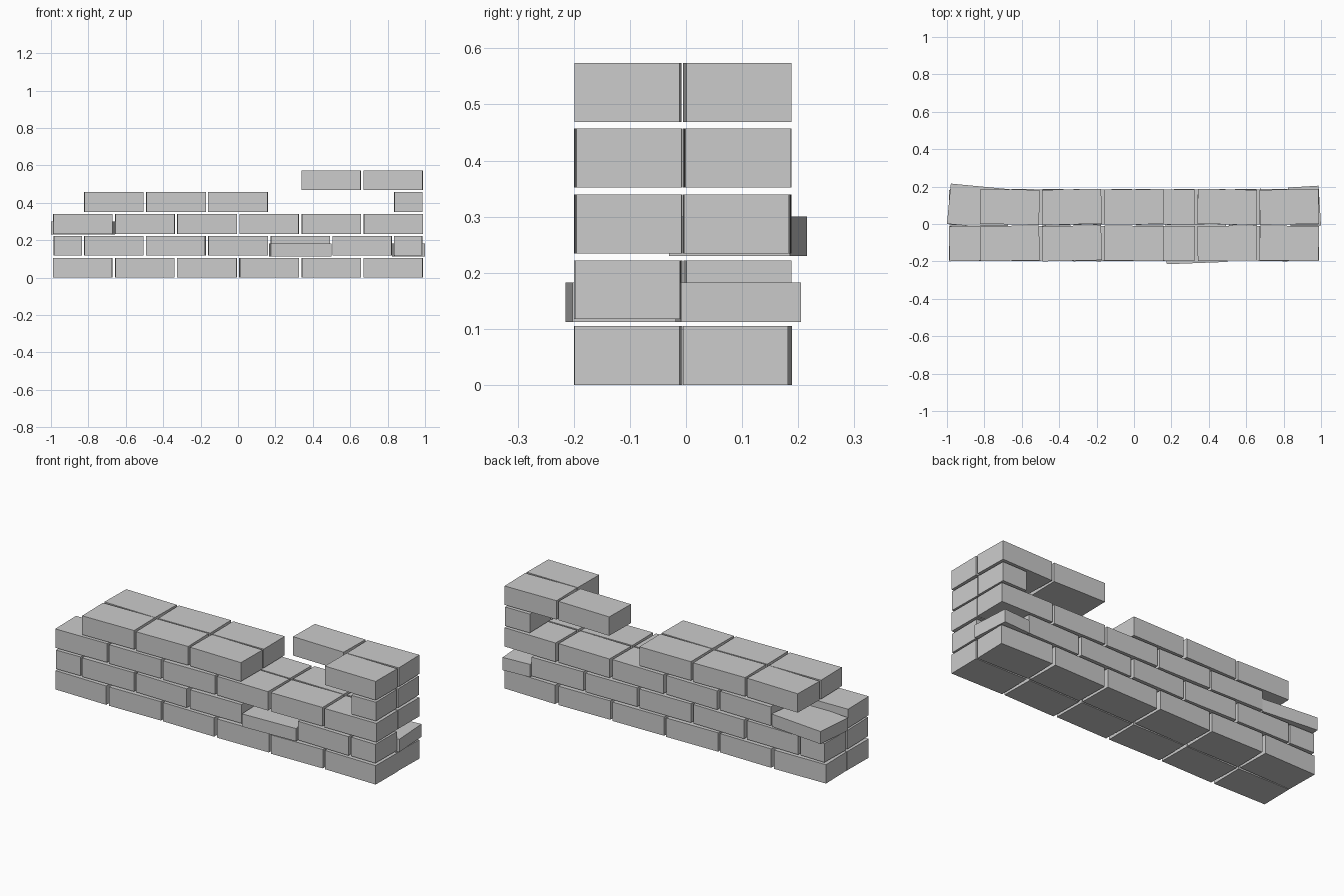
import bpy
import math
import random

if "Cube" in bpy.data.objects:
    bpy.data.objects.remove(bpy.data.objects["Cube"])

random.seed(4)

stone = bpy.data.materials.new("light_grey_stone")
stone.diffuse_color = (0.6, 0.6, 0.6, 1)
stone.use_nodes = True
stone.node_tree.nodes["Principled BSDF"].inputs["Base Color"].default_value = stone.diffuse_color

PITCH_X, PITCH_Z = 0.332, 0.1173
FULL, HALF, DEPTH, HEIGHT = 0.316, 0.15, 0.187, 0.105
FRONT_Y, BACK_Y = -0.103, 0.0915


def brick(name, centre, size, turn):
    """One block, centred in plan, standing on centre z and turned about z."""
    x, y, z = centre
    bpy.ops.mesh.primitive_cube_add(size=1, location=(x, y, z + size[2] / 2),
                                    rotation=(0, 0, math.radians(turn)))
    ob = bpy.context.object
    ob.name = name
    ob.scale = size
    bpy.ops.object.transform_apply(location=False, rotation=False, scale=True)
    ob.data.materials.append(stone)


def course(side, row, xs, length=FULL):
    """Bricks of one length in a row, each laid slightly crooked."""
    y = FRONT_Y if side == "front" else BACK_Y
    for x in xs:
        turn = random.choice((-1, 1)) * random.uniform(0.5, 1.3)
        brick(f"{side}_brick_row_{row + 1}", (x, y, row * PITCH_Z),
              (length, DEPTH, HEIGHT), turn)


# Brick centres: aligned rows, and rows shifted by half a brick
aligned = [(i - 2.5) * PITCH_X for i in range(6)]
shifted = [(i - 2) * PITCH_X for i in range(5)]
end = 0.91

# Front face of the wall
course("front", 0, aligned)
course("front", 1, shifted[:3] + shifted[4:])
course("front", 1, (-end, end), HALF)
course("front", 2, aligned)
course("front", 3, shifted[:3])
course("front", 3, (end,), HALF)
course("front", 4, aligned[5:])

# Back face of the wall
course("back", 0, aligned)
course("back", 1, shifted)
course("back", 1, (-end,), HALF)
course("back", 2, aligned[1:])
course("back", 3, shifted[:3])
course("back", 3, (end,), HALF)
course("back", 4, aligned[4:])

# Thin loose bricks that stick out of the wall
brick("loose_front_brick", (0.333, -0.102, 0.112), (0.324, 0.214, 0.071), 2.2)
brick("loose_back_right_brick", (0.912, 0.093, 0.112), (0.163, 0.214, 0.071), 3.5)
brick("loose_back_left_brick", (-0.829, 0.093, 0.23), (0.323, 0.216, 0.07), -5.5)
